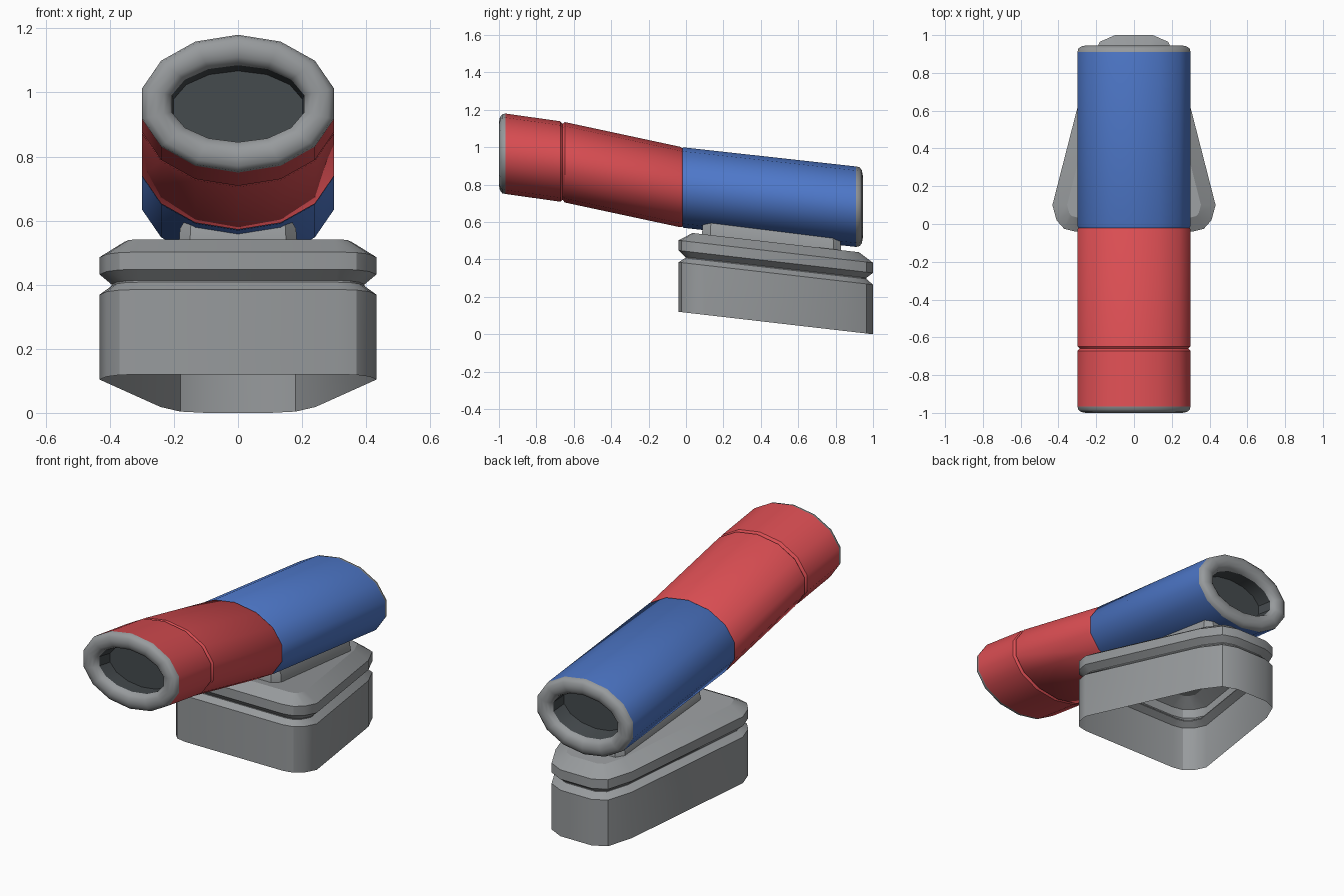
import bpy, bmesh, math

if "Cube" in bpy.data.objects:
    bpy.data.objects.remove(bpy.data.objects["Cube"])


def material(name, rgb):
    m = bpy.data.materials.new(name)
    m.diffuse_color = (*rgb, 1)
    m.use_nodes = True
    m.node_tree.nodes["Principled BSDF"].inputs["Base Color"].default_value = m.diffuse_color
    return m


GREY = material("mid grey", (0.31, 0.325, 0.335))
RED = material("red", (0.70, 0.075, 0.085))
BLUE = material("blue", (0.075, 0.185, 0.58))
DARK = material("dark lens", (0.06, 0.07, 0.076))


def loft(name, rings, mat, cap_start=False, cap_end=False, angle=40):
    """Bridge a list of equal-length point rings into one object."""
    bm = bmesh.new()
    loops = [[bm.verts.new(p) for p in ring] for ring in rings]
    n = len(loops[0])
    for a, b in zip(loops, loops[1:]):
        for i in range(n):
            j = (i + 1) % n
            bm.faces.new((a[i], a[j], b[j], b[i]))
    if cap_start:
        bm.faces.new(loops[0])
    if cap_end:
        bm.faces.new(loops[-1])
    # wind the faces so the first side face looks consistent everywhere
    bmesh.ops.recalc_face_normals(bm, faces=bm.faces)
    me = bpy.data.meshes.new(name)
    bm.to_mesh(me)
    bm.free()
    me.materials.append(mat)
    ob = bpy.data.objects.new(name, me)
    bpy.context.collection.objects.link(ob)
    bpy.ops.object.select_all(action='DESELECT')
    ob.select_set(True)
    bpy.context.view_layer.objects.active = ob
    bpy.ops.object.shade_smooth_by_angle(angle=math.radians(angle))
    return ob


# Bent centre line of the barrel: (y, z) stations
PATH = [(-0.965, 0.965), (-0.66, 0.922), (-0.02, 0.785), (0.91, 0.682)]


def centre(y):
    for k, ((y0, z0), (y1, z1)) in enumerate(zip(PATH, PATH[1:])):
        if y <= y1 or k == len(PATH) - 2:
            return z0 + (z1 - z0) * (y - y0) / (y1 - y0)


def oval(y, d=0.0, flat_from=None):
    """14-sided upright oval at y, shrunk by d."""
    zc = centre(y if flat_from is None else flat_from)
    return [((0.307 - d) * math.sin(a), y, zc + (0.215 - d) * math.cos(a))
            for a in (2 * math.pi * i / 14 for i in range(14))]


# Barrel halves
loft("front_barrel", [oval(y, d) for y, d in (
    (-0.965, 0), (-0.672, 0), (-0.66, 0.012), (-0.648, 0), (-0.03, 0), (-0.02, 0.005))], RED)
loft("rear_barrel", [oval(y, d) for y, d in (
    (-0.02, 0.005), (-0.012, 0), (0.91, 0))], BLUE)

# Rounded rims and recessed lenses at both ends
RIM = [(0, 0), (0.018, 0.004), (0.03, 0.02), (0.035, 0.045),
       (0.03, 0.07), (0.018, 0.087), (0, 0.095)]
for label, y0, s in (("front", -0.965, -1), ("rear", 0.91, 1)):
    loft(label + "_rim", [oval(y0 + s * out, d, y0) for out, d in RIM], GREY, angle=60)
    cup = loft(label + "_lens", [oval(y0, 0.095), oval(y0 - s * 0.09, 0.10)],
               DARK, cap_end=True)
    # the cup is seen from inside, so turn it to face out of the barrel
    fl = cup.data.polygons[-1]
    if fl.normal.y * s < 0:
        cup.data.flip_normals()

# Rounded triangular base, sheared so it tilts down toward the back
HALF = [(0.10, 1.0), (0.18, 0.965), (0.242, 0.84), (0.432, 0.10),
        (0.41, 0.02), (0.37, -0.025), (0.31, -0.04)]
OUTLINE = HALF + [(-x, y) for x, y in reversed(HALF)]


def tilt(x, y, h):
    return (x, y, 0.1155 * (1.0 - y) + h)


def inset(points, d):
    """Offset a clockwise outline inward by d."""
    out = []
    n = len(points)
    for i in range(n):
        (ax, ay), (bx, by), (cx, cy) = points[i - 1], points[i], points[(i + 1) % n]
        l1, l2 = math.hypot(bx - ax, by - ay), math.hypot(cx - bx, cy - by)
        n1 = ((by - ay) / l1, -(bx - ax) / l1)
        n2 = ((cy - by) / l2, -(cx - bx) / l2)
        k = d / (1 + n1[0] * n2[0] + n1[1] * n2[1])
        out.append((bx + k * (n1[0] + n2[0]), by + k * (n1[1] + n2[1])))
    return out


LAYERS = [(0, 0), (0.265, 0), (0.292, 0.036), (0.297, 0.036),
          (0.328, 0), (0.382, 0), (0.43, 0.075)]
loft("base", [[tilt(x, y, h) for x, y in inset(OUTLINE, d)] for h, d in LAYERS],
     GREY, cap_end=True, angle=30)

# Pedestal joining base and barrel
PED = [(0.13, 0.83), (0.165, 0.79), (0.185, 0.13), (0.15, 0.085)]
PED += [(-x, y) for x, y in reversed(PED)]
loft("pedestal", [[tilt(x, y, h) for x, y in inset(PED, d)]
                  for h, d in ((0.42, 0), (0.475, 0.004), (0.52, 0.03))],
     GREY, cap_start=True, cap_end=True, angle=30)
